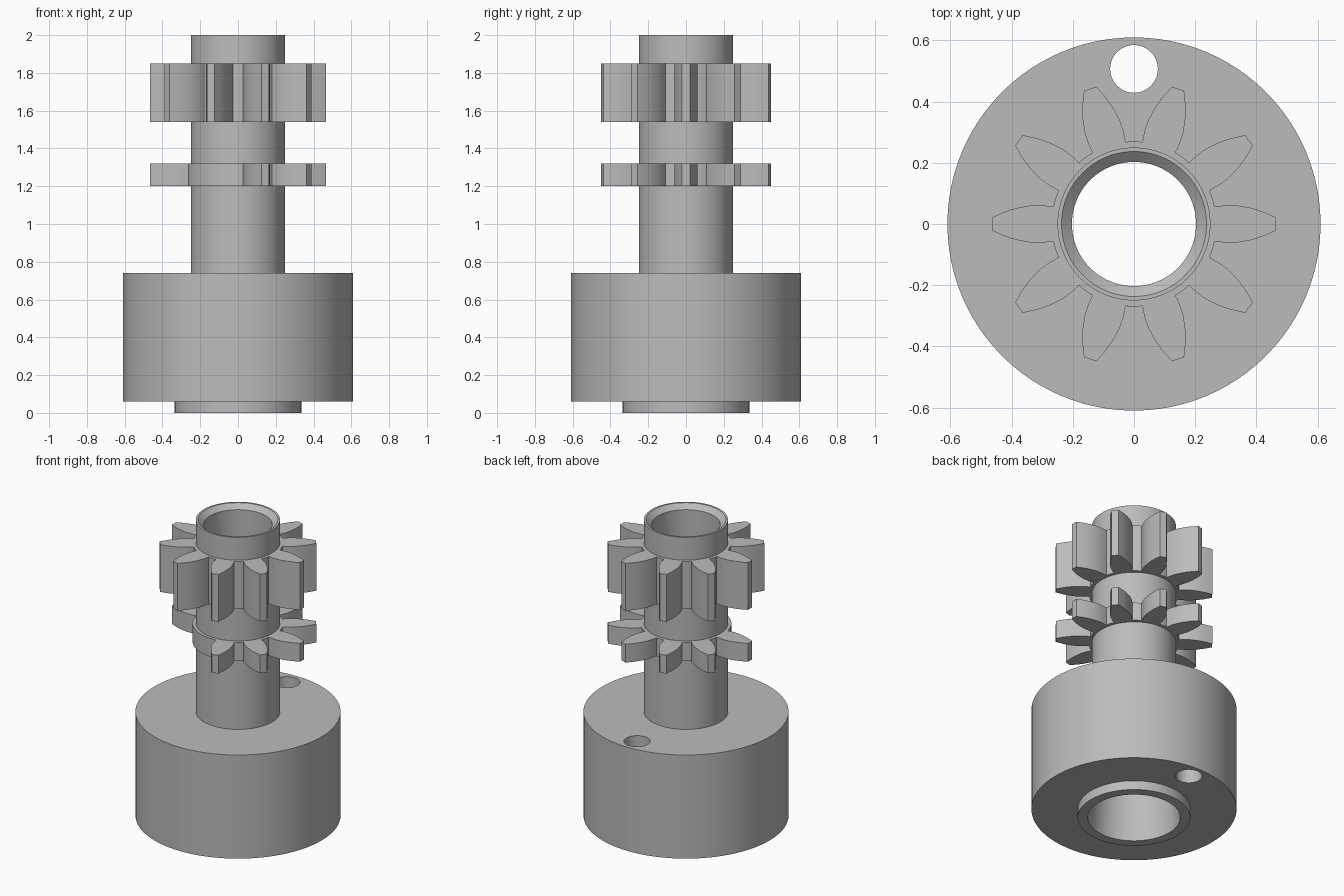
import bpy
import bmesh
from math import cos, sin, pi, radians, hypot, atan2

cube = bpy.data.objects.get("Cube")
if cube:
    bpy.data.objects.remove(cube)

SEGMENTS = 96

steel = bpy.data.materials.new("plain_grey")
steel.use_nodes = True
GREY = (0.5, 0.5, 0.5, 1)
steel.diffuse_color = GREY
steel.node_tree.nodes["Principled BSDF"].inputs["Base Color"].default_value = GREY


def finish(bm, name):
    bmesh.ops.recalc_face_normals(bm, faces=bm.faces)
    mesh = bpy.data.meshes.new(name)
    bm.to_mesh(mesh)
    bm.free()
    mesh.materials.append(steel)
    obj = bpy.data.objects.new(name, mesh)
    bpy.context.collection.objects.link(obj)
    return obj


def select_only(obj):
    bpy.ops.object.select_all(action="DESELECT")
    obj.select_set(True)
    bpy.context.view_layer.objects.active = obj


def smooth(obj):
    select_only(obj)
    bpy.ops.object.shade_smooth_by_angle(angle=radians(20))


def lathe(name, profile):
    """Turn a closed (radius, height) loop around the z axis."""
    bm = bmesh.new()
    rings = []
    for i in range(SEGMENTS):
        a = 2 * pi * i / SEGMENTS
        rings.append([bm.verts.new((r * cos(a), r * sin(a), z)) for r, z in profile])
    n = len(profile)
    for i, ring in enumerate(rings):
        nxt = rings[(i + 1) % SEGMENTS]
        for j in range(n):
            k = (j + 1) % n
            bm.faces.new((ring[j], nxt[j], nxt[k], ring[k]))
    return finish(bm, name)


# Half tooth flank (radial distance, half width), root to tip
FLANK = [(0.263, 0.057), (0.30, 0.061), (0.335, 0.061),
         (0.38, 0.053), (0.42, 0.041), (0.465, 0.021)]
TEETH = 10
ROOT = 0.27


def gear(name, bottom, top, missing=()):
    """Toothed ring around the shaft, leaving out the listed teeth."""
    pitch = 2 * pi / TEETH
    outline = []
    for t in range(TEETH):
        a = t * pitch
        if t not in missing:
            tooth = [(x, -y) for x, y in FLANK] + [(x, y) for x, y in reversed(FLANK)]
            outline += [(hypot(x, y), a + atan2(y, x)) for x, y in tooth]
        else:
            outline += [(ROOT, a + pitch * f) for f in (-0.3, -0.15, 0, 0.15, 0.3)]
        outline += [(ROOT, a + pitch * f) for f in (0.42, 0.5, 0.58)]
    bm = bmesh.new()
    columns = []
    for r, a in outline:
        columns.append([bm.verts.new((d * cos(a), d * sin(a), z))
                        for d, z in ((0.248, bottom), (r, bottom), (r, top), (0.248, top))])
    for i, c in enumerate(columns):
        d = columns[(i + 1) % len(columns)]
        for j in range(4):
            k = (j + 1) % 4
            bm.faces.new((c[j], d[j], d[k], c[k]))
    obj = finish(bm, name)
    smooth(obj)
    return obj


# Drum, lower collar and hollow shaft, with a tapered mouth and chamfered rim
body = lathe("drum_and_shaft", [
    (0.275, 0), (0.335, 0), (0.335, 0.06), (0.61, 0.06), (0.61, 0.74),
    (0.25, 0.74), (0.25, 2.0), (0.237, 2.0), (0.203, 1.97), (0.203, 0.74)])

# Off-centre hole through the drum
bpy.ops.mesh.primitive_cylinder_add(vertices=48, radius=0.078, depth=1,
                                    location=(0, 0.507, 0.4))
cutter = bpy.context.object
cutter.name = "hole_cutter"
cutter.hide_render = True
cutter.data.materials.append(steel)
cut = body.modifiers.new("hole", "BOOLEAN")
cut.operation = "DIFFERENCE"
cut.object = cutter
select_only(body)
bpy.ops.object.modifier_apply(modifier=cut.name)
bpy.data.objects.remove(cutter)
smooth(body)

# Full upper gear, and lower gear with two teeth left out
gear("upper_gear", 1.54, 1.85)
gear("lower_gear", 1.20, 1.32, missing=(6, 7))
